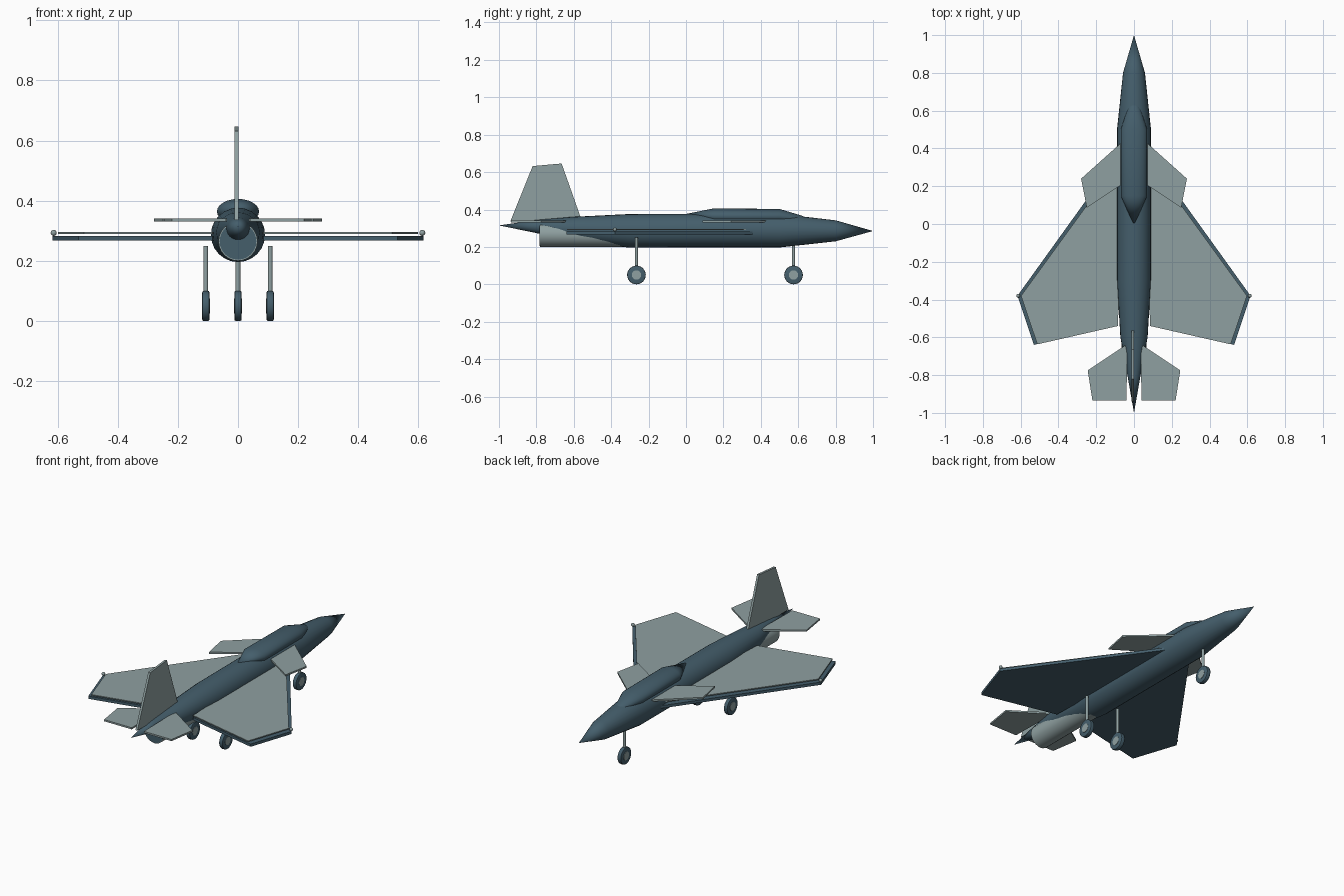
import bpy, bmesh, math
from mathutils import Matrix, Vector

if "Cube" in bpy.data.objects:
    bpy.data.objects.remove(bpy.data.objects["Cube"])


def material(name, rgb):
    m = bpy.data.materials.new(name)
    m.diffuse_color = (*rgb, 1)
    m.use_nodes = True
    m.node_tree.nodes["Principled BSDF"].inputs["Base Color"].default_value = m.diffuse_color
    return m


DARK = material("dark_slate", (0.058, 0.112, 0.148))
LIGHT = material("pale_grey_green", (0.275, 0.352, 0.355))


def finish(name, bm, *mats, smooth=None):
    bmesh.ops.recalc_face_normals(bm, faces=bm.faces)
    me = bpy.data.meshes.new(name)
    bm.to_mesh(me)
    bm.free()
    for m in mats:
        me.materials.append(m)
    if smooth:
        me.shade_smooth()
        me.set_sharp_from_angle(angle=math.radians(smooth))
    ob = bpy.data.objects.new(name, me)
    bpy.context.collection.objects.link(ob)
    return ob


def loft(name, rings, mat, n=24):
    """Body along y from rings (y, half_width, half_height, centre_z)."""
    bm = bmesh.new()
    loops = []
    for y, w, h, z in rings:
        if w == 0:
            loops.append([bm.verts.new((0, y, z))] * n)
        else:
            loops.append([bm.verts.new((w * math.cos(2 * math.pi * i / n), y,
                                        z + h * math.sin(2 * math.pi * i / n)))
                          for i in range(n)])
    for a, b in zip(loops, loops[1:]):
        for i in range(n):
            j = (i + 1) % n
            bm.faces.new(dict.fromkeys((a[i], a[j], b[j], b[i])))
    return finish(name, bm, mat, smooth=40)


def plate(name, pts, bottom, top, mat, place):
    """Flat prism from an outline; place maps (u, v, height) to a point."""
    bm = bmesh.new()
    face = bm.faces.new([bm.verts.new(place(u, v, bottom)) for u, v in pts])
    ext = bmesh.ops.extrude_face_region(bm, geom=[face])
    shift = Vector(place(0, 0, top)) - Vector(place(0, 0, bottom))
    bmesh.ops.translate(bm, vec=shift,
                        verts=[g for g in ext["geom"] if isinstance(g, bmesh.types.BMVert)])
    return finish(name, bm, mat)


def cylinder(name, centre, r, length, axis, mat, n=24, bevel=0):
    rot = {"X": Matrix.Rotation(math.pi / 2, 4, "Y"),
           "Y": Matrix.Rotation(math.pi / 2, 4, "X"),
           "Z": Matrix()}[axis]
    bm = bmesh.new()
    bmesh.ops.create_cone(bm, cap_ends=True, segments=n, radius1=r, radius2=r, depth=length)
    if bevel:
        rims = [e for e in bm.edges if any(len(f.verts) > 4 for f in e.link_faces)]
        bmesh.ops.bevel(bm, geom=rims, offset=bevel, segments=2, affect="EDGES", profile=0.5)
    bm.transform(Matrix.Translation(centre) @ rot)
    return finish(name, bm, mat, smooth=40)


# fuselage and canopy
loft("fuselage", [(1, 0, 0, .285), (.8, .058, .056, .286), (.5, .09, .09, .287),
                  (0, .09, .09, .287), (-.3, .09, .09, .286), (-.6, .072, .066, .295),
                  (-.8, .035, .035, .309), (-1, 0, 0, .315)], DARK)
loft("canopy", [(-.01, 0, 0, .374), (.15, .07, .042, .364), (.5, .07, .04, .363),
                (.62, .03, .02, .347), (.66, 0, 0, .34)], DARK)

# engine pipe under the tail, with a dark outlet
cylinder("engine_pipe", (0, -.515, .265), .065, .53, "Y", LIGHT)
cylinder("engine_outlet", (0, -.781, .265), .061, .004, "Y", DARK)

# wings, canards and tailplanes, mirrored left and right
WING = [(.06, .395), (.617, -.38), (.53, -.64), (.085, -.54)]
PANEL = [(.06, .36), (.598, -.38), (.512, -.637), (.085, -.54)]
CANARD = [(.04, .455), (.28, .24), (.25, .087), (.04, .225)]
TAILPLANE = [(.035, -.635), (.245, -.775), (.22, -.935), (.04, -.935)]
for side, s in (("right", 1), ("left", -1)):
    flat = lambda u, v, h, s=s: (s * u, v, h)
    plate(side + "_wing", WING, .267, .283, DARK, flat)
    plate(side + "_wing_panel", PANEL, .290, .296, LIGHT, flat)
    plate(side + "_canard", CANARD, .33, .34, LIGHT, flat)
    plate(side + "_tailplane", TAILPLANE, .33, .34, LIGHT, flat)
    # small lamp on the wing tip
    bm = bmesh.new()
    bmesh.ops.create_uvsphere(bm, u_segments=12, v_segments=8, radius=.01)
    bm.transform(Matrix.Translation((s * .613, -.38, .293)))
    finish(side + "_tip_lamp", bm, LIGHT, smooth=60)

# upright tail fin
plate("tail_fin", [(-.94, .335), (-.82, .632), (-.665, .646), (-.555, .335)],
      -.012, .001, LIGHT, lambda u, v, h: (h, u, v))

# landing gear: strut, tyre and hub
for name, x, y, top in (("nose", 0, .575, .23), ("right", .107, -.265, .25),
                        ("left", -.107, -.265, .25)):
    cylinder(name + "_strut", (x, y, (top + .05) / 2), .008, top - .05, "Z", LIGHT, 12)
    cylinder(name + "_tyre", (x, y, .05), .05, .024, "X", DARK, 24, .005)
    cylinder(name + "_hub", (x, y, .05), .025, .027, "X", LIGHT, 16)
